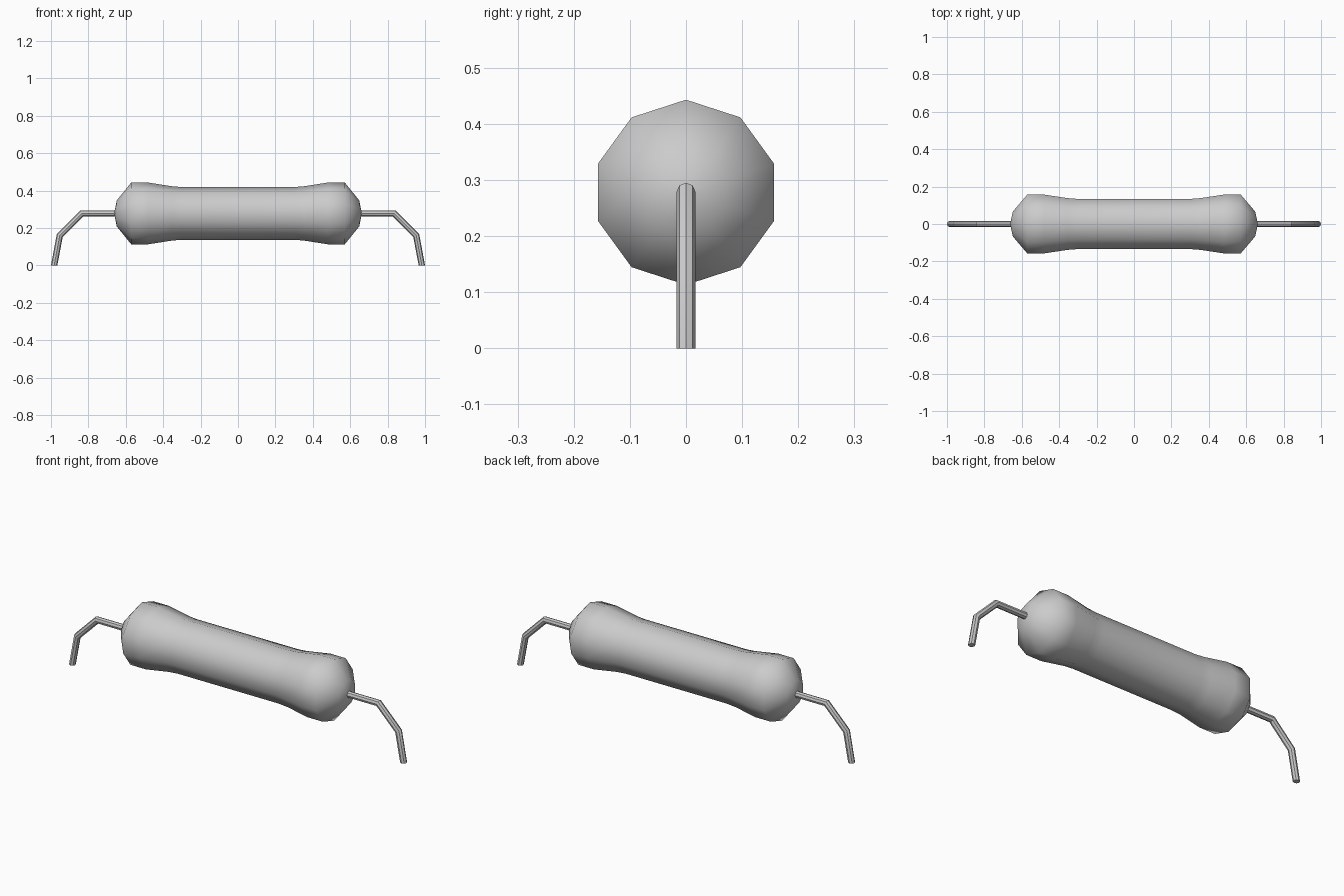
import bpy, bmesh
from math import sin, cos, pi
from mathutils import Vector

if "Cube" in bpy.data.objects:
    bpy.data.objects.remove(bpy.data.objects["Cube"])

AXIS_Z = 0.278


def make_object(name, rings, angle):
    """Skin a list of equal-sized vertex rings and cap both ends."""
    bm = bmesh.new()
    loops = [[bm.verts.new(p) for p in ring] for ring in rings]
    n = len(loops[0])
    for a, b in zip(loops, loops[1:]):
        for i in range(n):
            j = (i + 1) % n
            bm.faces.new((a[i], a[j], b[j], b[i]))
    bm.faces.new(loops[0])
    bm.faces.new(loops[-1])
    bmesh.ops.recalc_face_normals(bm, faces=bm.faces)
    mesh = bpy.data.meshes.new(name)
    bm.to_mesh(mesh)
    bm.free()
    obj = bpy.data.objects.new(name, mesh)
    bpy.context.collection.objects.link(obj)
    bpy.ops.object.select_all(action='DESELECT')
    obj.select_set(True)
    bpy.context.view_layer.objects.active = obj
    bpy.ops.object.shade_smooth_by_angle(angle=angle)


def ring(centre, across, radius, sides):
    """Ring spanned by the y axis and an in-plane vector."""
    return [centre + across * radius * cos(2 * pi * i / sides)
            + Vector((0, radius * sin(2 * pi * i / sides), 0)) for i in range(sides)]


# Ten-sided body with flared ends: (x, radius) for the right half
half = [(0.30, 0.141), (0.352, 0.145), (0.48, 0.165), (0.571, 0.165),
        (0.648, 0.07), (0.66, 0.012)]
profile = [(-x, r) for x, r in reversed(half)] + half
up = Vector((0, 0, 1))
make_object("resistor_body",
            [ring(Vector((x, 0, AXIS_Z)), up, r, 10) for x, r in profile], 1.2)

# Bent wire leads with mitred corners, one each side
for side, name in ((1, "right_lead"), (-1, "left_lead")):
    path = [Vector((side * x, 0, z)) for x, z in
            ((0.63, AXIS_Z), (0.835, AXIS_Z), (0.953, 0.16), (0.983, 0))]
    rings = []
    for i, p in enumerate(path):
        if i == 0:
            across = up
        elif i == len(path) - 1:
            across = Vector((side, 0, 0))
        else:
            d0 = (p - path[i - 1]).normalized()
            d1 = (path[i + 1] - p).normalized()
            n0 = Vector((-d0.z, 0, d0.x)) * side
            n1 = Vector((-d1.z, 0, d1.x)) * side
            m = (n0 + n1).normalized()
            across = m / m.dot(n0)
        rings.append(ring(p, across, 0.017, 8))
    make_object(name, rings, 0.6)
